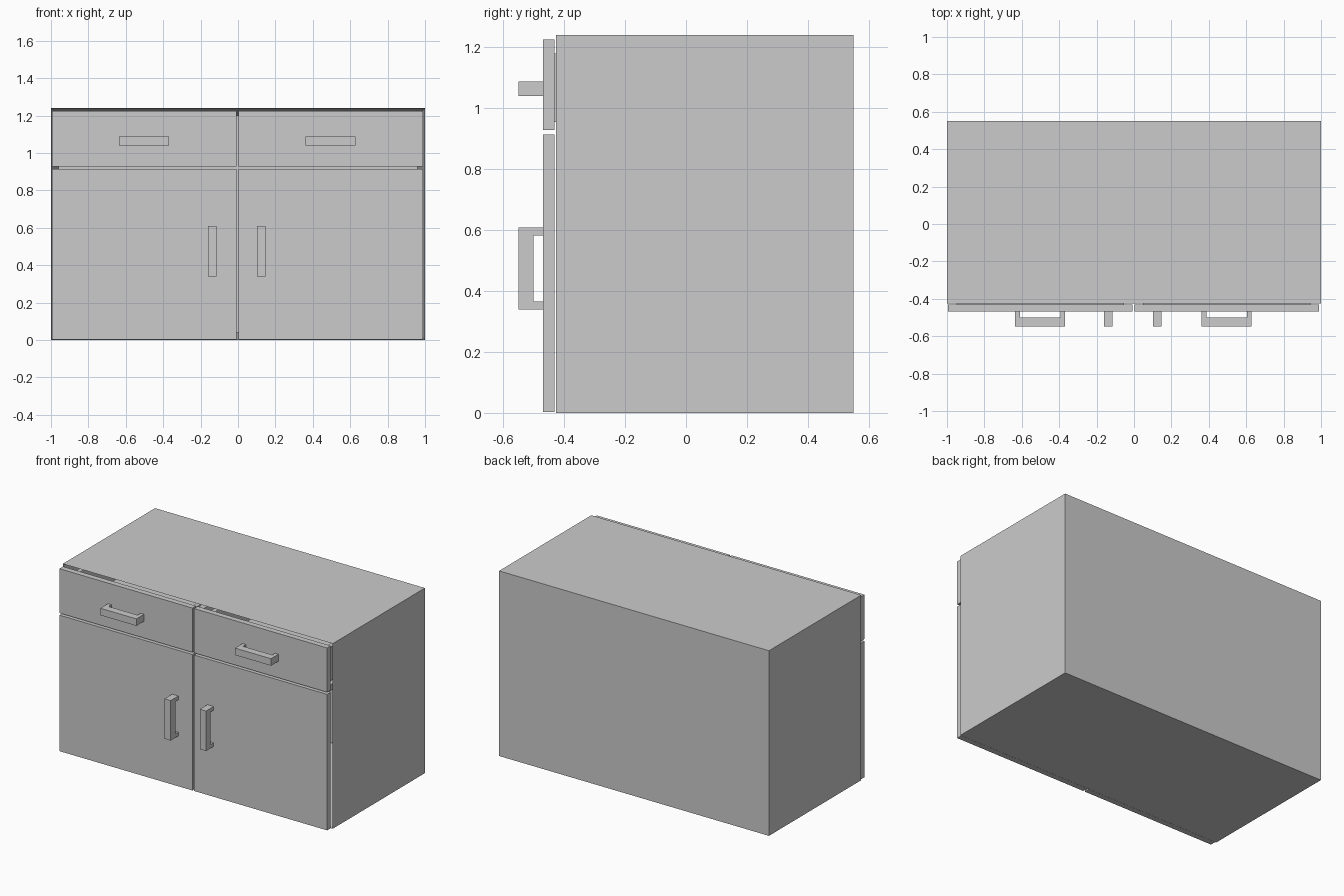
import bpy, bmesh
from mathutils import Vector

if "Cube" in bpy.data.objects:
    bpy.data.objects.remove(bpy.data.objects["Cube"])


def mesh_object(name, bm):
    bmesh.ops.recalc_face_normals(bm, faces=bm.faces)
    me = bpy.data.meshes.new(name)
    bm.to_mesh(me)
    bm.free()
    ob = bpy.data.objects.new(name, me)
    bpy.context.collection.objects.link(ob)
    return ob


def add_box(bm, x, y, z):
    vs = bmesh.ops.create_cube(bm, size=1)["verts"]
    for v in vs:
        for i, (a, b) in enumerate((x, y, z)):
            v.co[i] = a if v.co[i] < 0 else b


def boxes(name, *parts):
    bm = bmesh.new()
    for p in parts:
        add_box(bm, *p)
    return mesh_object(name, bm)


def handle(name, span, across, vertical):
    """U-shaped pull: profile along its length, extruded across its width."""
    a, b = span
    t, front, inner, back = 0.025, -0.549, -0.50, -0.469
    profile = [(a, back), (a, front), (b, front), (b, back),
               (b - t, back), (b - t, inner), (a + t, inner), (a + t, back)]
    lo, hi = across
    bm = bmesh.new()
    face = bm.faces.new([bm.verts.new((lo, y, s) if vertical else (s, y, lo))
                         for s, y in profile])
    ext = bmesh.ops.extrude_face_region(bm, geom=[face])
    shift = Vector((hi - lo, 0, 0)) if vertical else Vector((0, 0, hi - lo))
    bmesh.ops.translate(bm, vec=shift,
                        verts=[g for g in ext["geom"] if isinstance(g, bmesh.types.BMVert)])
    return mesh_object(name, bm)


# Hollow carcass: one outer block with an open front cavity
T, F, B, H = 0.04, -0.426, 0.55, 1.24
bm = bmesh.new()
add_box(bm, (-1, 1), (F, B), (0, H))
bm.faces.ensure_lookup_table()
bm.normal_update()
front = min(bm.faces, key=lambda f: f.calc_center_median().y)
bmesh.ops.inset_region(bm, faces=[front], thickness=T, use_even_offset=True)
bmesh.ops.translate(bm, vec=(0, B - F - T, 0), verts=front.verts)
mesh_object("carcass", bm)

# Rail under the drawers and upright between them
boxes("drawer_shelf", ((-0.96, 0.96), (F, B - T), (0.90, 0.94)))
boxes("center_divider", ((-0.02, 0.02), (F, B - T), (0.04, 1.20)))

for side, x0, x1, dh, vh in (
        ("left", -0.995, -0.009, (-0.635, -0.369), (-0.16, -0.114)),
        ("right", 0.003, 0.989, (0.362, 0.629), (0.102, 0.148))):
    # Door and drawer front panels
    boxes(side + "_door", ((x0, x1), (-0.469, -0.431), (0.003, 0.914)))
    boxes(side + "_drawer_front", ((x0, x1), (-0.469, -0.431), (0.928, 1.225)))
    # Open-topped drawer box behind the front
    a, b = (x0 + 0.045, x1 - 0.045)
    y, z, w = (-0.431, 0.46), (0.955, 1.18), 0.03
    boxes(side + "_drawer_box",
          ((a, a + w), y, z), ((b - w, b), y, z),
          ((a + w, b - w), (y[1] - w, y[1]), z),
          ((a + w, b - w), (y[0], y[0] + w), z),
          ((a + w, b - w), (y[0] + w, y[1] - w), (z[0], z[0] + w)))
    # Pull handles
    handle(side + "_drawer_handle", dh, (1.04, 1.087), False)
    handle(side + "_door_handle", (0.34, 0.608), vh, True)
